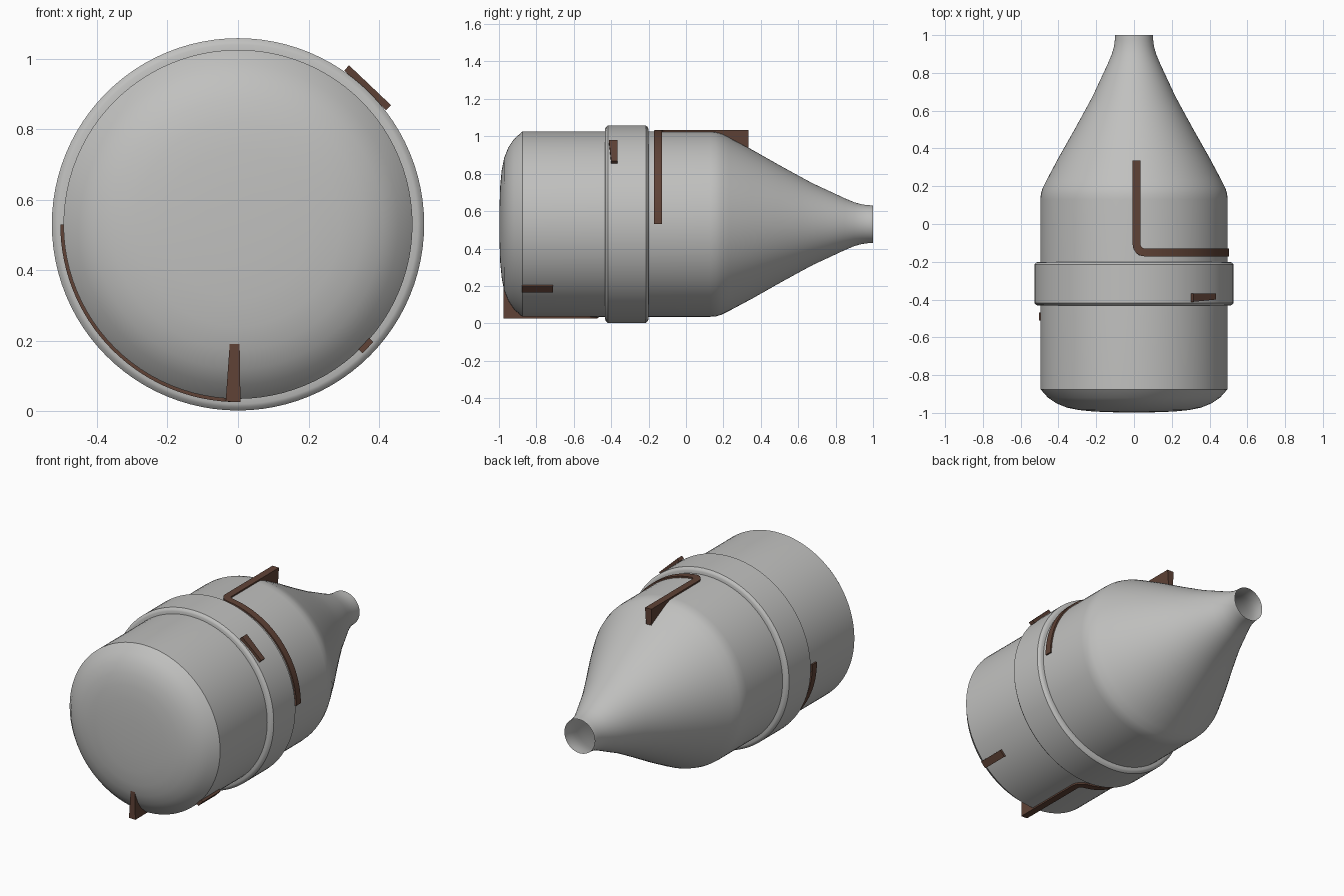
import bpy, bmesh, math
from mathutils import Vector

default = bpy.data.objects.get("Cube")
if default:
    bpy.data.objects.remove(default, do_unlink=True)

AXIS_Z = 0.53
R = 0.495


def material(name, rgb):
    m = bpy.data.materials.new(name)
    m.use_nodes = True
    m.diffuse_color = (*rgb, 1)
    bsdf = m.node_tree.nodes["Principled BSDF"]
    bsdf.inputs["Base Color"].default_value = (*rgb, 1)
    bsdf.inputs["Roughness"].default_value = 0.6
    return m


grey = material("light grey", (0.53, 0.53, 0.52))
brown = material("dark brown", (0.115, 0.055, 0.037))


def finish(bm, name, mat, angle):
    bmesh.ops.remove_doubles(bm, verts=bm.verts, dist=1e-5)
    bmesh.ops.recalc_face_normals(bm, faces=bm.faces)
    mesh = bpy.data.meshes.new(name)
    bm.to_mesh(mesh)
    bm.free()
    mesh.materials.append(mat)
    obj = bpy.data.objects.new(name, mesh)
    bpy.context.collection.objects.link(obj)
    bpy.ops.object.select_all(action='DESELECT')
    obj.select_set(True)
    bpy.context.view_layer.objects.active = obj
    bpy.ops.object.shade_smooth_by_angle(angle=math.radians(angle))
    return obj


def polar(theta, y, r):
    """Point around the body axis; theta runs from the top towards +x."""
    return Vector((r * math.sin(theta), y, AXIS_Z + r * math.cos(theta)))


def lathe(name, profile, mat, angle=30, steps=96):
    bm = bmesh.new()
    verts = [bm.verts.new(polar(0, y, r)) for y, r in profile]
    edges = [bm.edges.new(pair) for pair in zip(verts, verts[1:])]
    bmesh.ops.spin(bm, geom=verts + edges, cent=(0, 0, AXIS_Z), axis=(0, 1, 0),
                   angle=math.tau, steps=steps)
    return finish(bm, name, mat, angle)


def solid(bm, sections):
    """Skin four-cornered sections into a closed bar."""
    rings = [[bm.verts.new(p) for p in s] for s in sections]
    for a, b in zip(rings, rings[1:]):
        for i in range(4):
            j = (i + 1) % 4
            bm.faces.new((a[i], a[j], b[j], b[i]))
    bm.faces.new(rings[0])
    bm.faces.new(rings[-1])


# Domed front, straight barrel and tapering open nozzle
lathe("body", [
    (-0.998, 0), (-0.997, 0.1), (-0.993, 0.21), (-0.985, 0.29), (-0.972, 0.355),
    (-0.95, 0.41), (-0.92, 0.455), (-0.875, R),
    (0.13, R), (0.16, 0.493), (0.19, 0.484), (0.23, 0.464), (0.35, 0.4),
    (0.5, 0.315), (0.6, 0.26), (0.68, 0.217), (0.76, 0.18), (0.85, 0.138),
    (0.9, 0.117), (0.94, 0.106), (0.97, 0.102), (1.0, 0.1)], grey)

# Raised collar with bevelled rims
lathe("collar", [
    (-0.432, R - 0.01), (-0.432, 0.51), (-0.428, 0.519), (-0.418, 0.528),
    (-0.215, 0.528), (-0.205, 0.519), (-0.201, 0.51), (-0.201, R - 0.01)], grey)


# L-shaped guide rails: a straight stem, a rounded corner and a quarter hoop
def guide_rail(name, turn, place_y):
    stem, hoop_y, end_y, fillet, half = 0.014, -0.15, 0.335, 0.042, 0.021
    inner, outer = 0.34, 0.504
    path = [(stem, end_y, 0.0)]
    for i in range(9):
        a = math.pi / 2 * i / 8
        path.append((stem + fillet * (1 - math.cos(a)),
                     hoop_y + fillet * (1 - math.sin(a)), a))
    start, stop = stem + fillet, outer * math.pi / 2
    path += [(start + (stop - start) * i / 28, hoop_y, math.pi / 2)
             for i in range(1, 29)]
    sections = []
    for s, y, a in path:
        ds, dy = half * math.cos(a), half * math.sin(a)
        left = ((s + ds) / outer + turn, place_y(y + dy))
        right = ((s - ds) / outer + turn, place_y(y - dy))
        sections.append([polar(*left, inner), polar(*left, outer),
                         polar(*right, outer), polar(*right, inner)])
    bm = bmesh.new()
    solid(bm, sections)
    finish(bm, name, brown, 30)


guide_rail("top_guide_rail", 0, lambda y: y)
guide_rail("bottom_guide_rail", math.pi, lambda y: -0.64 - y)


# Small flat lugs lying tangent to the body
def lug(name, degrees, ends, r_in, r_out):
    theta = math.radians(degrees)
    tangent = Vector((math.cos(theta), 0, -math.sin(theta)))

    def corner(t, y, r):
        return polar(theta, y, r) + tangent * t

    bm = bmesh.new()
    solid(bm, [[corner(*a, r_in), corner(*a, r_out),
                corner(*b, r_out), corner(*b, r_in)] for a, b in ends])
    finish(bm, name, brown, 20)


lug("collar_lug", 43.5,
    [((-0.082, -0.412), (-0.082, -0.367)), ((0.082, -0.4), (0.082, -0.367))],
    0.524, 0.544)
lug("front_lug", 133.5,
    [((-0.022, -0.878), (0.022, -0.878)), ((-0.022, -0.71), (0.022, -0.71))],
    0.485, 0.508)
